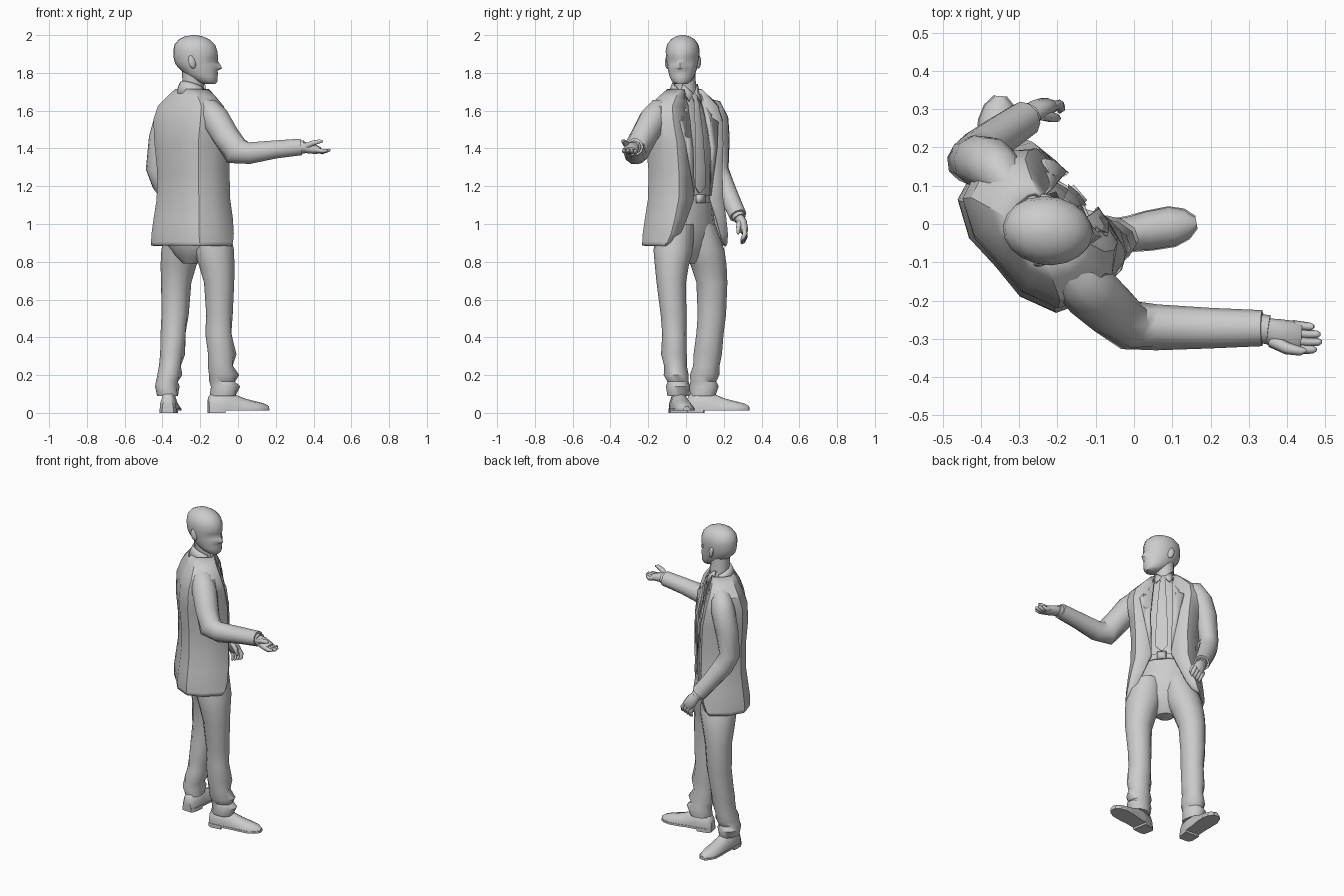
import bpy, bmesh, math
from mathutils import Vector as V

TURN = math.radians(41)
FWD = V((math.cos(TURN), math.sin(TURN), 0))
SIDE = V((math.sin(TURN), -math.cos(TURN), 0))
MID = V((-0.235, 0.0, 0))


def body(r, f, z):
    """Torso space: r to the figure's right, f forward."""
    return MID + SIDE * r + FWD * f + V((0, 0, z))


def finish(name, bm, angle=35, thick=0):
    bmesh.ops.recalc_face_normals(bm, faces=bm.faces)
    me = bpy.data.meshes.new(name)
    bm.to_mesh(me)
    bm.free()
    me.shade_smooth()
    me.set_sharp_from_angle(angle=math.radians(angle))
    ob = bpy.data.objects.new(name, me)
    bpy.context.collection.objects.link(ob)
    if thick:
        m = ob.modifiers.new("thickness", 'SOLIDIFY')
        m.thickness = thick
        m.offset = 0
    return ob


def loft(name, rings, closed=True, caps=True, angle=35, thick=0):
    bm = bmesh.new()
    rows = [[bm.verts.new(p) for p in ring] for ring in rings]
    n = len(rows[0])
    for a, b in zip(rows, rows[1:]):
        for i in range(n if closed else n - 1):
            j = (i + 1) % n
            bm.faces.new((a[i], a[j], b[j], b[i]))
    if caps and closed:
        bm.faces.new(rows[0])
        bm.faces.new(rows[-1])
    return finish(name, bm, angle, thick)


def circle(n):
    return [(math.cos(2 * math.pi * i / n), math.sin(2 * math.pi * i / n)) for i in range(n)]


def tube(name, path, n=8, ref=(0, 0, 1), angle=50):
    """Path rows: x, y, z, sideways radius, upward radius."""
    pts = [V(p[:3]) for p in path]
    rings = []
    for i, p in enumerate(path):
        t = (pts[min(i + 1, len(pts) - 1)] - pts[max(i - 1, 0)]).normalized()
        s = t.cross(V(ref)).normalized()
        u = s.cross(t)
        rings.append([pts[i] + s * c * p[3] + u * d * p[-1] for c, d in circle(n)])
    return loft(name, rings, angle=angle)


def torso_loft(name, rows, n=14, angle=40):
    """Rows: z, half width, front depth, back depth."""
    return loft(name, [[body(c * w, d * (f if d > 0 else b), z) for c, d in circle(n)]
                       for z, w, f, b in rows], angle=angle)


def patch(name, pts, thick=0.012):
    bm = bmesh.new()
    f = bm.faces.new([bm.verts.new(p) for p in pts])
    bmesh.ops.triangulate(bm, faces=[f])
    return finish(name, bm, 30, thick)


# Jacket: open front shell; rows are z, edge r, edge f, half width, back depth
jacket = [(0.885, .205, .075, .222, .165), (0.905, .172, .098, .221, .165), (0.95, .142, .115, .217, .165),
          (1.03, .105, .125, .207, .155), (1.13, .06, .128, .192, .142),
          (1.28, .062, .125, .187, .142), (1.43, .064, .12, .2, .155),
          (1.55, .06, .098, .215, .15), (1.62, .056, .075, .2, .125),
          (1.67, .053, .055, .14, .10), (1.71, .05, .04, .085, .078)]
rings = []
for z, e, fe, w, b in jacket:
    half = [(e, fe), (e * .3 + w * .7, fe * .9), (w * .98, fe * .45),
            (w, -b * .25), (w * .86, -b * .75), (w * .45, -b)]
    rings.append([body(r, f, z) for r, f in half] + [body(0, -b * .98, z)]
                 + [body(-r, f, z) for r, f in reversed(half)])
loft("jacket", rings, closed=False, angle=32, thick=0.014)

# Shirt, waist and seat
torso_loft("shirt", [(1.08, .15, .10, .12), (1.3, .15, .108, .12), (1.48, .15, .098, .12),
                     (1.6, .13, .07, .10), (1.68, .065, .055, .06), (1.73, .058, .05, .058)])
torso_loft("trouser_seat", [(0.79, .05, .035, .055), (0.83, .11, .065, .085), (0.89, .165, .09, .12),
                            (1.0, .178, .112, .135), (1.13, .158, .108, .125)])
torso_loft("belt", [(1.115, .163, .114, .13), (1.15, .16, .114, .13)])
patch("belt_buckle", [body(r, .118, z) for r, z in
                      ((-.027, 1.11), (.027, 1.11), (.027, 1.155), (-.027, 1.155))], .016)

# Lapels and shirt collar, mirrored
for s, side in ((1, "right"), (-1, "left")):
    patch("lapel_" + side, [body(r * s, f, z) for r, f, z in
          ((.058, .132, 1.15), (.064, .13, 1.4), (.055, .08, 1.62), (.055, .05, 1.69),
           (.085, .05, 1.665), (.105, .085, 1.58), (.09, .095, 1.565), (.13, .108, 1.54), (.105, .126, 1.4))], .01)
    patch("shirt_collar_" + side, [body(r * s, f, z) for r, f, z in
          ((.004, .066, 1.69), (.042, .075, 1.65), (.06, .03, 1.71), (.05, .03, 1.74))], .01)
loft("jacket_collar", [[body(math.sin(a) * w, -math.cos(a) * w - .002, z - .03 * (1 - math.cos(a)))
                        for a in [math.radians(k) for k in range(-100, 101, 20)]]
                       for z, w in ((1.69, .092), (1.73, .077), (1.755, .066))], closed=False, thick=.01)

# Tie: knot and blade
loft("tie", [[body(-w, f, z), body(0, f + .006, z), body(w, f, z), body(0, f - .02, z)]
             for z, w, f in ((1.70, .022, .06), (1.655, .015, .08), (1.64, .018, .086),
                             (1.48, .028, .106), (1.3, .036, .116), (1.2, .038, .116), (1.165, .004, .114))])

# Trouser legs with broken folds at the shin; rows are x, y, z, rx, ry
legs = {
    "right": [(-.15, -.055, 1.0, .10, .10), (-.128, -.068, .86, .107, .104), (-.113, -.075, .78, .094, .09),
              (-.10, -.078, .69, .08, .078),
              (-.098, -.066, .52, .07, .068), (-.10, -.062, .42, .069, .064), (-.088, -.064, .31, .075, .068),
              (-.09, -.056, .25, .066, .06), (-.078, -.052, .20, .08, .066), (-.08, -.042, .165, .068, .056),
              (-.07, -.042, .14, .078, .064), (-.078, -.04, .09, .068, .058)],
    "left": [(-.28, .055, 1.0, .10, .10), (-.298, .098, .86, .108, .106), (-.315, .12, .78, .095, .095),
             (-.327, .137, .69, .08, .082),
             (-.333, .137, .52, .072, .075), (-.34, .127, .42, .066, .072), (-.35, .115, .31, .066, .075),
             (-.357, .108, .25, .058, .07), (-.365, .098, .20, .066, .078), (-.373, .092, .165, .058, .068),
             (-.378, .095, .14, .065, .078), (-.37, .09, .09, .055, .066)]}
for side, rows in legs.items():
    loft("trouser_leg_" + side,
         [[V((x + c * rx * (1 + .06 * (-1) ** (i + k // 2) * (z < .45)), y + d * ry, z))
           for k, (c, d) in enumerate(circle(12))]
          for i, (x, y, z, rx, ry) in enumerate(rows)], angle=38)


# Shoes: upper, sole and heel block
def shoe(side, hx, hy, deg):
    a = math.radians(deg)
    u, v = V((math.cos(a), math.sin(a), 0)), V((-math.sin(a), math.cos(a), 0))
    o = V((hx, hy, 0))
    prof = [(.0, .028, .085), (.02, .042, .11), (.10, .045, .12), (.15, .045, .095), (.20, .05, .075),
            (.26, .051, .06), (.30, .038, .05), (.325, .015, .036)]
    loft("shoe_" + side, [[o + u * x + v * w * k + V((0, 0, max(.02, h * m))) for k, m in
                           ((-1, 0), (-1, .45), (-.6, .9), (0, 1), (.6, .9), (1, .45), (1, 0))]
                          for x, w, h in prof], angle=50)
    for name, parts, z0 in (("sole_", prof, .012), ("heel_", prof[:3], 0)):
        loft(name + side, [[o + u * x + v * (w + .003) * k + V((0, 0, z)) for k, z in
                            ((-1, z0), (-1, .024), (1, .024), (1, z0))]
                           for x, w, h in [(min(q[0], .085) if z0 == 0 else q[0], q[1], q[2]) for q in parts]])


shoe("right", -.157, -.052, 10)
shoe("left", -.372, .01, 86)

# Sleeves and shirt cuffs
tube("sleeve_right", [(-.21, -.09, 1.635, .04, .035), (-.155, -.138, 1.605, .066, .064),
                      (-.115, -.175, 1.55, .075, .078),
                      (-.06, -.225, 1.46, .07, .074), (-.01, -.265, 1.385, .066, .078),
                      (.06, -.27, 1.375, .06, .06), (.2, -.272, 1.395, .053, .05),
                      (.335, -.272, 1.408, .047, .046)], n=10, angle=40)
tube("sleeve_left", [(-.31, .085, 1.64, .035, .035), (-.35, .135, 1.61, .06, .062),
                     (-.375, .157, 1.55, .07, .07),
                     (-.405, .165, 1.45, .068, .068), (-.43, .168, 1.29, .056, .062),
                     (-.40, .195, 1.215, .056, .06), (-.345, .235, 1.13, .052, .052),
                     (-.285, .275, 1.045, .048, .048)], n=10, ref=(.7, .7, .2), angle=40)
tube("shirt_cuff_right", [(.32, -.272, 1.406, .038, .036), (.352, -.276, 1.408, .038, .035)])
tube("shirt_cuff_left", [(-.295, .268, 1.06, .036, .036), (-.273, .283, 1.03, .036, .036)], ref=(.7, .7, .2))

# Right hand: open, palm up
tube("palm_right", [(.335, -.275, 1.408, .03, .028), (.37, -.285, 1.403, .038, .03),
                    (.415, -.295, 1.393, .042, .024), (.435, -.297, 1.39, .036, .016)], n=10, angle=60)
for i in range(4):
    y, tip = -.324 + i * .02, (.476, .49, .486, .47)[i]
    tube(f"finger_right_{i + 1}", [(.415, y, 1.392, .013, .015), (.45, y - .004, 1.386 - i * .002, .012, .013),
                                   (tip - .008, y - .004, 1.39, .01, .01), (tip, y - .004, 1.393, .005, .005)],
         n=6, angle=65)
tube("thumb_right", [(.36, -.305, 1.412, .018, .018), (.40, -.325, 1.43, .016, .015),
                     (.435, -.332, 1.438, .012, .011), (.45, -.33, 1.437, .005, .005)], n=6, angle=65)

# Left hand: relaxed, curled
tube("palm_left", [(-.28, .278, 1.04, .026, .026), (-.255, .298, 1.005, .036, .026),
                   (-.232, .308, .965, .038, .022), (-.225, .309, .955, .03, .014)], n=10, ref=(0, 1, 0), angle=60)
for i in range(4):
    d = V((-.034, .0, -.012)) * (i - 1.2) * .55
    p = [V(q) + d for q in ((-.235, .308, .97), (-.217, .312, .94), (-.212, .302, .918), (-.218, .292, .908))]
    tube(f"finger_left_{i + 1}", [(*q, r) for q, r in zip(p, (.013, .013, .011, .005))], n=6,
         ref=(1, 0, 0), angle=65)
tube("thumb_left", [(-.24, .285, 1.01, .016), (-.212, .278, .985, .014), (-.2, .276, .955, .01),
                    (-.2, .276, .945, .004)], n=6, ref=(0, 1, 0), angle=65)

# Head: rows are z, centre, half length, half width, nose push, eye dent
HEAD = math.radians(-6)
HF, HS = V((math.cos(HEAD), math.sin(HEAD), 0)), V((-math.sin(HEAD), math.cos(HEAD), 0))
HO = V((-.222, -.018, 0))
rows = [(1.742, .07, .034, .034, 0, 0), (1.757, .055, .058, .052, .002, 0), (1.78, .036, .078, .065, 0, 0),
        (1.795, .026, .088, .070, .003, 0), (1.812, .018, .096, .075, 0, 0), (1.824, .012, .103, .078, .024, 0),
        (1.845, .003, .112, .082, .013, .003), (1.863, 0, .115, .085, .002, .012),
        (1.88, -.002, .117, .087, .003, 0), (1.915, -.004, .117, .09, 0, 0), (1.95, -.007, .108, .083, 0, 0),
        (1.977, -.01, .082, .063, 0, 0), (1.993, -.012, .048, .037, 0, 0), (2.0, -.012, .012, .01, 0, 0)]
loft("head", [[HO + HF * (c + x * hl + (nose if k == 0 else 0) - (dent if k in (1, 2, 16, 17) else 0))
               + HS * y * hw + V((0, 0, z)) for k, (x, y) in enumerate(circle(18))]
              for z, c, hl, hw, nose, dent in rows], angle=55)
tube("neck", [(-.24, 0, 1.66, .062), (-.238, -.006, 1.76, .057), (-.236, -.012, 1.84, .06)],
     n=12, ref=(1, 0, 0), angle=60)
for s, side in ((1, "left"), (-1, "right")):
    bm = bmesh.new()
    bmesh.ops.create_uvsphere(bm, u_segments=10, v_segments=6, radius=1)
    for v in bm.verts:
        x, y, z = v.co
        v.co = (HO + HF * (-.012 + x * .02 + z * -.006)
                + HS * s * (.083 + y * s * .012 - x * .006) + V((0, 0, 1.858 + z * .036)))
    finish("ear_" + side, bm, 60)
